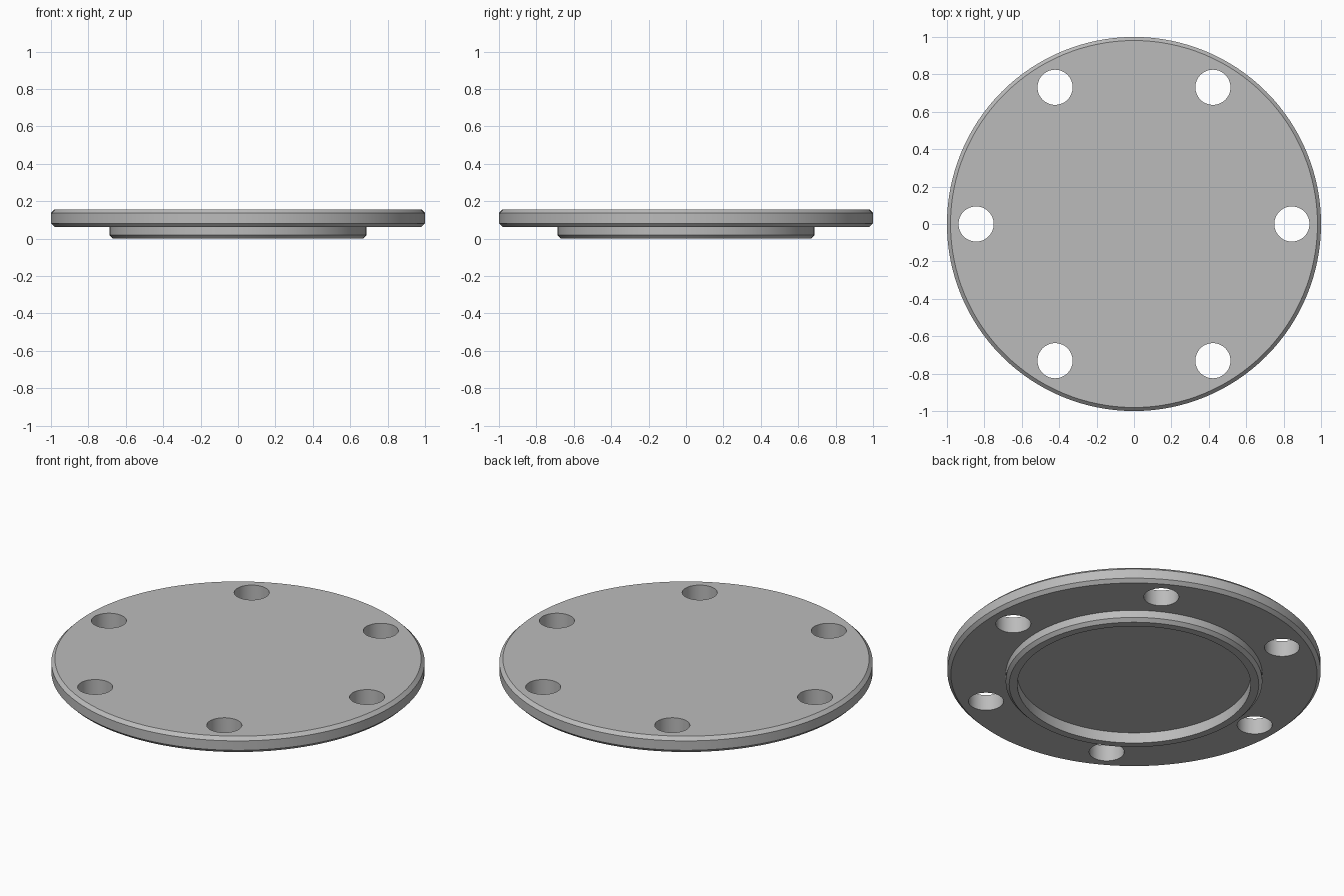
import bpy, bmesh, math

default = bpy.data.objects.get("Cube")
if default:
    bpy.data.objects.remove(default, do_unlink=True)

SEGMENTS = 128
TOP = 0.156        # top of the plate
STEP = 0.0625      # underside of the plate
CHAMFER = 0.019
RIM_R, SPIGOT_R, RECESS_R = 1.0, 0.6875, 0.625
HOLES, HOLE_R, HOLE_CIRCLE = 6, 0.094, 0.844

steel = bpy.data.materials.new("grey steel")
steel.use_nodes = True
grey = (0.5, 0.5, 0.5, 1)
steel.diffuse_color = grey
steel.node_tree.nodes["Principled BSDF"].inputs["Base Color"].default_value = grey


def lathe(name, profile):
    """Turn a closed-on-axis (radius, height) profile around z."""
    bm = bmesh.new()
    verts = [bm.verts.new((r, 0, z)) for r, z in profile]
    edges = [bm.edges.new(pair) for pair in zip(verts, verts[1:])]
    bmesh.ops.spin(bm, geom=verts + edges, axis=(0, 0, 1), cent=(0, 0, 0),
                   angle=math.tau, steps=SEGMENTS)
    bmesh.ops.remove_doubles(bm, verts=bm.verts, dist=1e-5)
    # close the top and the recess floor with single flat caps
    bmesh.ops.holes_fill(bm, edges=[e for e in bm.edges if e.is_boundary], sides=0)
    bmesh.ops.recalc_face_normals(bm, faces=bm.faces)
    mesh = bpy.data.meshes.new(name)
    bm.to_mesh(mesh)
    bm.free()
    obj = bpy.data.objects.new(name, mesh)
    bpy.context.collection.objects.link(obj)
    mesh.materials.append(steel)
    return obj


# Flange: recess, spigot ring and chamfered plate in one turned profile
flange = lathe("blind_flange", [
    (RECESS_R, STEP), (RECESS_R, 0),
    (SPIGOT_R - CHAMFER, 0), (SPIGOT_R, CHAMFER), (SPIGOT_R, STEP),
    (RIM_R - CHAMFER, STEP), (RIM_R, STEP + CHAMFER),
    (RIM_R, TOP - CHAMFER), (RIM_R - CHAMFER, TOP)])

# Bolt hole cutters, gathered in one mesh
bm = bmesh.new()
for i in range(HOLES):
    a = math.tau * i / HOLES
    made = bmesh.ops.create_cone(bm, cap_ends=True, segments=48, radius1=HOLE_R,
                                 radius2=HOLE_R, depth=0.4)
    bmesh.ops.translate(bm, verts=made["verts"], vec=(
        HOLE_CIRCLE * math.cos(a), HOLE_CIRCLE * math.sin(a), 0.1))
mesh = bpy.data.meshes.new("bolt_hole_cutter")
bm.to_mesh(mesh)
bm.free()
mesh.materials.append(steel)
cutter = bpy.data.objects.new("bolt_hole_cutter", mesh)
bpy.context.collection.objects.link(cutter)

# Cut the holes, then drop the cutter
cut = flange.modifiers.new("bolt_holes", "BOOLEAN")
cut.operation = "DIFFERENCE"
cut.solver = "EXACT"
cut.object = cutter
bpy.ops.object.select_all(action="DESELECT")
flange.select_set(True)
bpy.context.view_layer.objects.active = flange
bpy.ops.object.modifier_apply(modifier=cut.name)
bpy.data.objects.remove(cutter, do_unlink=True)
bpy.ops.object.shade_smooth_by_angle(angle=math.radians(30))
